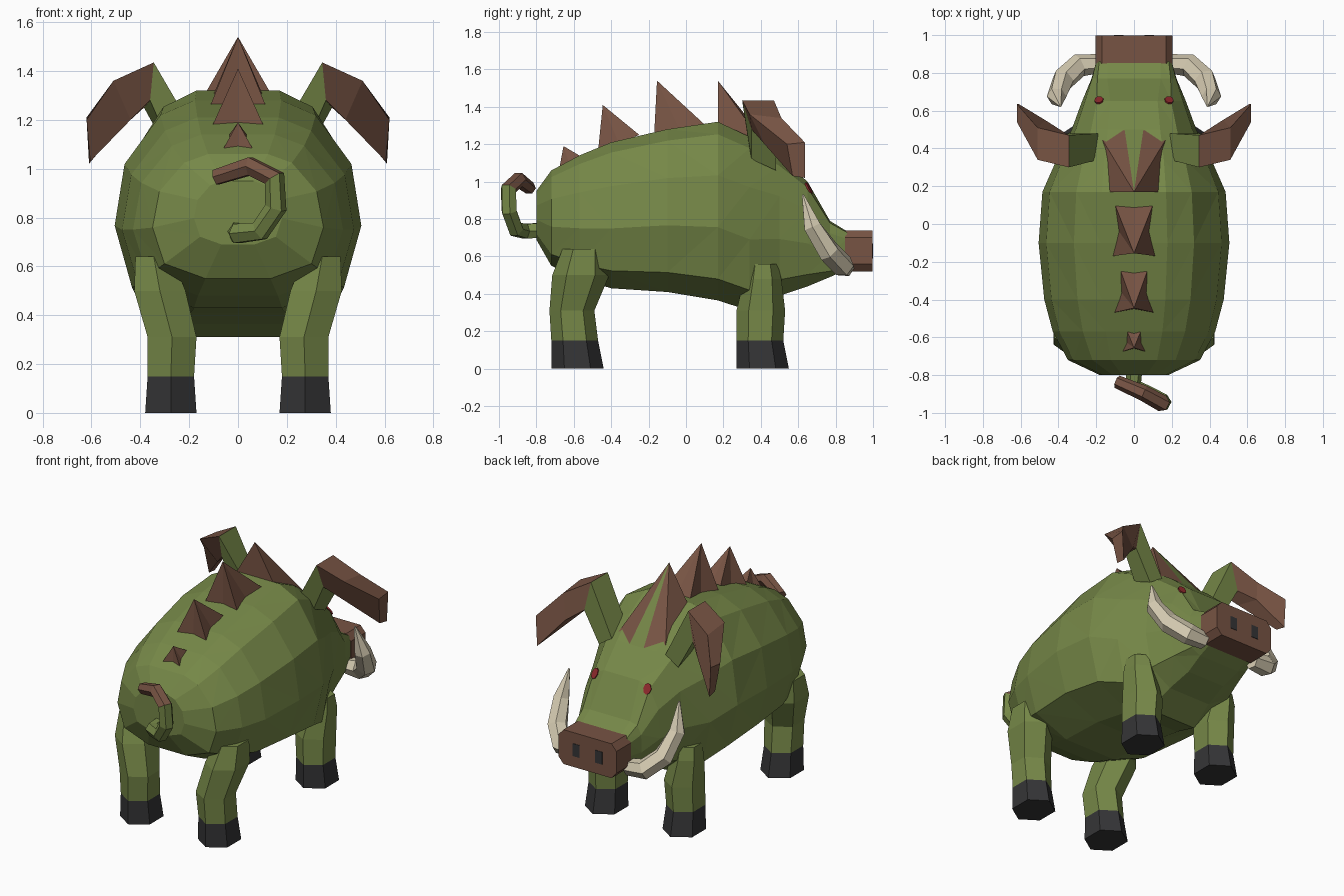
import bpy, bmesh, math
from mathutils import Vector
from mathutils.bvhtree import BVHTree

if "Cube" in bpy.data.objects:
    bpy.data.objects.remove(bpy.data.objects["Cube"])


def material(name, r, g, b):
    m = bpy.data.materials.new(name)
    m.use_nodes = True
    m.diffuse_color = (r, g, b, 1)
    m.node_tree.nodes["Principled BSDF"].inputs["Base Color"].default_value = (r, g, b, 1)
    return m


GREEN = material("moss_green", .18, .245, .064)
PINK = material("dusty_pink", .40, .30, .25)
BROWN = material("hide_brown", .185, .088, .057)
IVORY = material("ivory", .68, .61, .45)
BLACK = material("hoof_black", .035, .035, .037)
RED = material("eye_red", .27, .022, .025)


def finish(bm, name, mats):
    bmesh.ops.recalc_face_normals(bm, faces=bm.faces)
    me = bpy.data.meshes.new(name)
    bm.to_mesh(me)
    for m in mats:
        me.materials.append(m)
    ob = bpy.data.objects.new(name, me)
    bpy.context.collection.objects.link(ob)
    return ob


def loft(rings, first_second=99):
    """Skin rings of points; segments from first_second on use material 1."""
    bm = bmesh.new()
    vs = [[bm.verts.new(p) for p in ring] for ring in rings]
    n = len(vs[0])
    for i in range(len(vs) - 1):
        for j in range(n):
            k = (j + 1) % n
            f = bm.faces.new((vs[i][j], vs[i][k], vs[i + 1][k], vs[i + 1][j]))
            f.material_index = int(i >= first_second)
    bm.faces.new(vs[0])
    bm.faces.new(vs[-1]).material_index = int(first_second < 99)
    return bm


def tube_rings(path, radii, sides):
    pts = [Vector(p) for p in path]
    rings = []
    for i, p in enumerate(pts):
        t = (pts[min(i + 1, len(pts) - 1)] - pts[max(i - 1, 0)]).normalized()
        u = t.cross(Vector((.45, .89, 0))).normalized()
        v = t.cross(u)
        angles = [2 * math.pi * (k + .5) / sides for k in range(sides)]
        rings.append([p + radii[i] * (math.cos(a) * u + math.sin(a) * v) for a in angles])
    return rings


def cone_to(name, base, apex, mats, rule=lambda i: 0):
    """Spike: a base loop joined to an apex."""
    bm = bmesh.new()
    loop = [bm.verts.new(p) for p in base]
    tip = bm.verts.new(apex)
    for i, v in enumerate(loop):
        bm.faces.new((v, loop[(i + 1) % len(loop)], tip)).material_index = rule(i)
    bm.faces.new(loop)
    return finish(bm, name, mats)


# Body and head: cross-sections along y as (y, half width, top, bottom, boxiness)
ROUND = [(.35, 1), (.63, .93), (.92, .70), (1, .41), (.86, .12), (.38, 0)]
BOXY = [(.70, 1), (.92, .97), (1, .80), (1, .41), (.95, .10), (.70, 0)]
STATIONS = [(-.8, .18, .95, .69, 0), (-.72, .35, 1.06, .55, 0), (-.57, .43, 1.14, .48, 0),
            (-.4, .475, 1.21, .43, 0), (-.1, .505, 1.28, .41, 0), (.17, .485, 1.32, .365, 0),
            (.34, .41, 1.24, .31, .1), (.5, .33, 1.13, .39, .2), (.65, .275, 1.0, .44, .3),
            (.77, .225, .79, .49, .8), (.86, .2, .735, .53, 1)]
rings = []
for y, w, top, bot, box in STATIONS:
    half = []
    for (a, b), (c, d) in zip(ROUND, BOXY):
        fx, fz = a + (c - a) * box, b + (d - b) * box
        half.append((fx * w, y, bot + fz * (top - bot)))
    rings.append(half + [(-x, y, z) for x, y, z in reversed(half)])
bm = loft(rings)
bmesh.ops.triangulate(bm, faces=bm.faces)
tree = BVHTree.FromBMesh(bm)

# Pink patches: convex side outlines (y, z) cut into the hide
PATCHES = [
    [(-.42, 1.08), (-.30, 1.19), (-.14, 1.2), (-.06, .95), (-.24, .84), (-.33, .9)],
    [(-.80, .78), (-.79, .94), (-.72, 1.03), (-.66, 1.02), (-.64, .86), (-.71, .75)],
    [(-.57, .66), (-.52, .77), (-.46, .78), (-.32, .70), (-.40, .62), (-.5, .6)],
    [(-.76, .69), (-.61, .71), (-.60, .62), (-.66, .56), (-.76, .58)],
    [(0, .53), (.2, .7), (.33, .71), (.39, .63), (.3, .5), (.15, .42), (.03, .43)]]
for outline in PATCHES:
    ys, zs = zip(*outline)
    edges = []
    for (y0, z0), (y1, z1) in zip(outline, outline[1:] + outline[:1]):
        edges.append((Vector((0, y0, z0)), Vector((0, z1 - z0, y0 - y1)).normalized()))

    def near(f):
        fy, fz = [v.co.y for v in f.verts], [v.co.z for v in f.verts]
        return (max(fy) > min(ys) and min(fy) < max(ys) and max(fz) > min(zs)
                and min(fz) < max(zs) and abs(f.normal.y) < .97)

    for co, no in edges:
        fs = [f for f in bm.faces if near(f)]
        geom = fs + list({e for f in fs for e in f.edges}) + list({v for f in fs for v in f.verts})
        bmesh.ops.bisect_plane(bm, geom=geom, plane_co=co, plane_no=no, dist=.0001)
    for f in bm.faces:
        c = f.calc_center_median()
        if abs(c.x) > .17 and all((c - co).dot(no) < 0 for co, no in edges):
            f.material_index = 1
finish(bm, "body", [GREEN, PINK])

# Snout block and nostrils
snout = [(.17, .74), (.205, .70), (.205, .56), (.17, .52)]
snout += [(-x, z) for x, z in reversed(snout)]
finish(loft([[(x, y, z) for x, z in snout] for y in (.85, .997)]), "snout", [BROWN])
for side, s in (("left", 1), ("right", -1)):
    nostril = [(s * .08 + a * .025, b * .04 + .63) for a, b in ((-1, -1), (1, -1), (1, 1), (-1, 1))]
    finish(loft([[(x, y, z) for x, z in nostril] for y in (.995, 1)]), side + "_nostril", [BLACK])

    # Eye plate lying on the head surface
    loc, nor, _, _ = tree.find_nearest(Vector((s * .185, .655, .965)))
    if nor.x * s < 0:
        nor = -nor
    u = nor.cross(Vector((0, 0, 1))).normalized()
    v = u.cross(nor)
    disc = [u * .024 * math.cos(a) + v * .034 * math.sin(a)
            for a in (math.pi * k / 4 for k in range(8))]
    finish(loft([[loc + nor * h + d for d in disc] for h in (-.003, .006)]), side + "_eye", [RED])

    # Ear: green stalk, brown drooping flap
    ear = [[(.19, .34, 1.17), (.19, .48, 1.12), (.28, .48, 1.06), (.29, .35, 1.12)],
           [(.345, .30, 1.435), (.345, .47, 1.435), (.385, .48, 1.25), (.36, .35, 1.28)],
           [(.51, .34, 1.36), (.51, .51, 1.34), (.47, .55, 1.19), (.44, .42, 1.2)],
           [(.62, .54, 1.2), (.62, .635, 1.21), (.61, .635, 1.02), (.605, .57, 1.03)]]
    finish(loft([[(s * x, y, z) for x, y, z in r] for r in ear], 1), side + "_ear", [GREEN, BROWN])

    # Tusk curving out, back and up
    path = [(.18, .85, .54), (.29, .84, .55), (.375, .765, .625), (.41, .675, .76), (.39, .625, .93)]
    tusk = tube_rings(path, (.05, .062, .062, .052, .006), 6)
    finish(loft([[(s * p.x, p.y, p.z) for p in r] for r in tusk]), side + "_tusk", [IVORY])

    # Legs: six-sided columns as (z, x centre, x half, y min, y max)
    hind = [(0, .275, .105, -.72, -.44), (.15, .275, .095, -.72, -.47), (.31, .27, .1, -.73, -.49),
            (.5, .32, .105, -.715, -.41), (.64, .345, .075, -.66, -.43)]
    fore = [(0, .275, .105, .27, .55), (.15, .275, .095, .27, .52), (.31, .27, .1, .27, .53),
            (.48, .3, .08, .31, .51), (.56, .3, .07, .33, .49)]
    for part, cols in (("hind_leg", hind), ("front_leg", fore)):
        leg = []
        for z, cx, hx, y0, y1 in cols:
            cy, hy = (y0 + y1) / 2, (y1 - y0) / 2
            hexagon = [(0, 1), (1, .5), (1, -.5), (0, -1), (-1, -.5), (-1, .5)]
            leg.append([(s * (cx + a * hx), cy + b * hy, z) for a, b in hexagon])
        bm = loft(leg)
        for f in bm.faces:
            f.material_index = int(f.calc_center_median().z < .15)
        finish(bm, side + "_" + part, [GREEN, BLACK])

# Back spikes with pinched bases: rear y, front y, rear z, front z, half widths, apex
SPIKES = [(-.17, .10, 1.255, 1.305, .115, .10, (0, -.155, 1.54)),
          (-.47, -.25, 1.165, 1.25, .11, .07, (0, -.445, 1.41)),
          (-.68, -.57, 1.055, 1.14, .075, .035, (0, -.655, 1.19))]
for i, (y0, y1, z0, z1, w0, w1, apex) in enumerate(SPIKES):
    ym, zm, wm = (y0 + y1) / 2, (z0 + z1) / 2, (w0 + w1) * .38
    base = [(-w0, y0, z0), (0, y0 + .02, z0 + .015), (w0, y0, z0), (wm, ym, zm),
            (w1, y1, z1), (0, y1 - .01, z1), (-w1, y1, z1), (-wm, ym, zm)]
    cone_to("back_spike_%d" % (i + 1), base, apex, [BROWN])

# Forehead crest with a green middle stripe
crest = [(-.145, .17, 1.29), (.145, .17, 1.29), (.2, .5, 1.08),
         (.05, .5, 1.13), (-.05, .5, 1.13), (-.2, .5, 1.08)]
cone_to("forehead_crest", crest, (0, .17, 1.54), [BROWN, GREEN], lambda i: int(i == 3))

# Curled tail with a brown end
path = [(0, -.77, .74), (.0, -.86, .735), (.09, -.91, .745), (.155, -.945, .84),
        (.15, -.95, .96), (.05, -.895, 1.01), (-.09, -.835, .965)]
finish(loft(tube_rings(path, (.045, .045, .045, .045, .045, .042, .035), 6), 4),
       "tail", [GREEN, BROWN])
